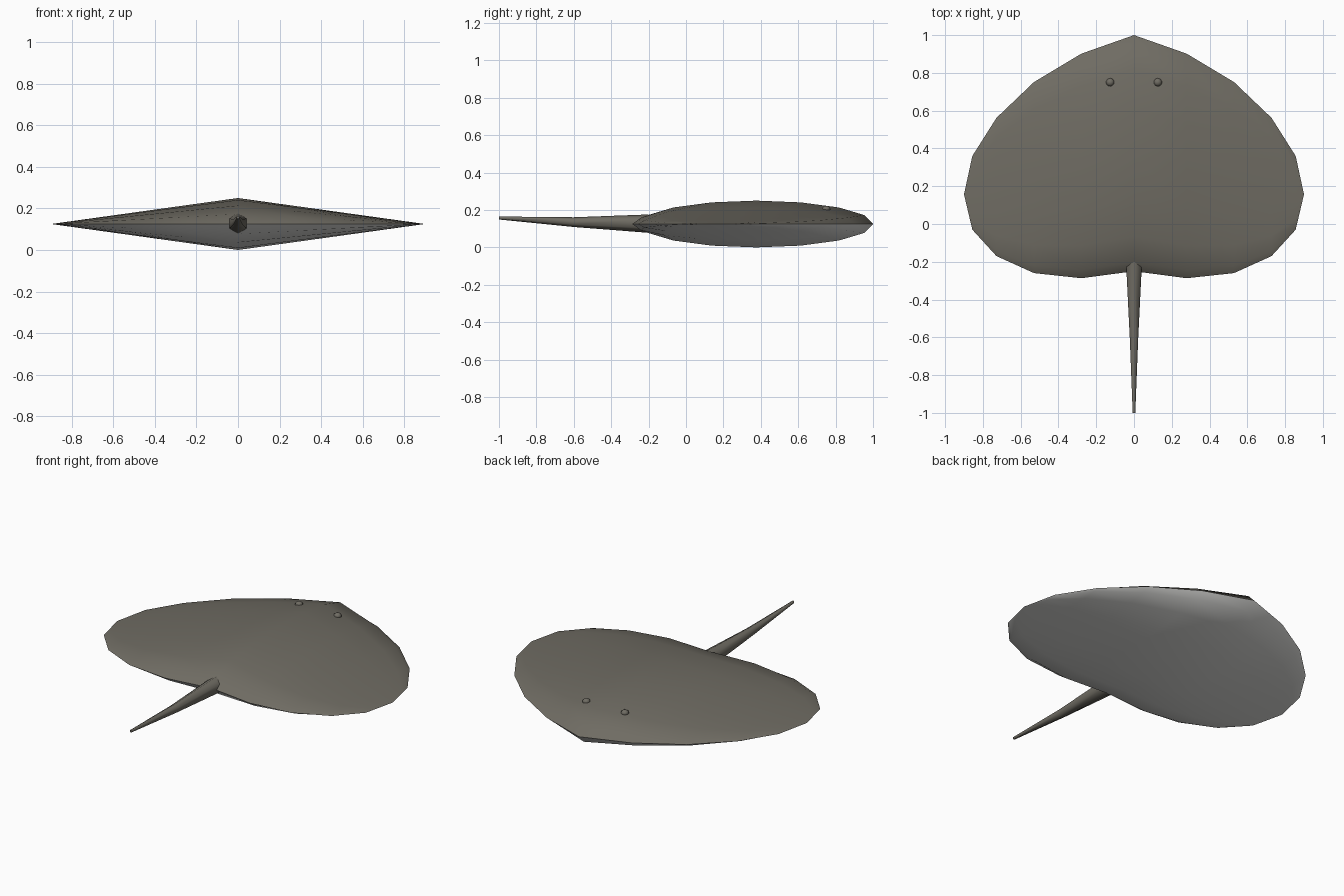
import bpy, bmesh, math

if "Cube" in bpy.data.objects:
    bpy.data.objects.remove(bpy.data.objects["Cube"])

def material(name, rgb):
    m = bpy.data.materials.new(name)
    m.diffuse_color = (*rgb, 1)
    m.use_nodes = True
    m.node_tree.nodes["Principled BSDF"].inputs["Base Color"].default_value = m.diffuse_color
    return m

skin = material("grey brown skin", (0.16, 0.15, 0.125))
belly = material("pale belly", (0.75, 0.75, 0.73))
MID = 0.125

def finish(bm, name, mats, angle):
    bmesh.ops.recalc_face_normals(bm, faces=bm.faces)
    me = bpy.data.meshes.new(name)
    bm.to_mesh(me)
    bm.free()
    ob = bpy.data.objects.new(name, me)
    bpy.context.collection.objects.link(ob)
    for m in mats:
        me.materials.append(m)
    bpy.ops.object.select_all(action='DESELECT')
    ob.select_set(True)
    bpy.context.view_layer.objects.active = ob
    bpy.ops.object.shade_smooth_by_angle(angle=math.radians(angle))
    return ob

def loft(bm, rings):
    for a, b in zip(rings, rings[1:]):
        n = max(len(a), len(b))
        for k in range(n):
            j = (k + 1) % n
            if len(a) == 1:
                bm.faces.new((a[0], b[k], b[j]))
            elif len(b) == 1:
                bm.faces.new((a[k], b[0], a[j]))
            else:
                bm.faces.new((a[k], b[k], b[j], a[j]))

# Disc body: elliptical slices across the width, thinning to the wing tips
front = [1.0, 0.902, 0.752, 0.562, 0.36, 0.157]
back = [-0.25, -0.287, -0.26, -0.17, -0.03, 0.157]
bm = bmesh.new()
rings = []
for i in range(-5, 6):
    s = math.sin(i * math.pi / 10)
    f, b = front[abs(i)], back[abs(i)]
    if abs(i) == 5:
        rings.append([bm.verts.new((0.9 * s, f, MID))])
        continue
    h = 0.125 * (1 - abs(s))
    rings.append([bm.verts.new((0.9 * s,
                                (f + b) / 2 + (f - b) / 2 * math.cos(k * math.pi / 8),
                                MID + h * math.sin(k * math.pi / 8)))
                  for k in range(16)])
loft(bm, rings)
for face in bm.faces:
    face.material_index = 1 if face.calc_center_median().z < MID else 0
finish(bm, "body", [skin, belly], 50)

# Tapering six-sided tail, curving slightly upwards
bm = bmesh.new()
rings = []
for y, z, r in [(-0.2, 0.127, 0.049), (-0.6, 0.135, 0.026), (-1.0, 0.157, 0.008)]:
    rings.append([bm.verts.new((r * math.sin(k * math.pi / 3), y,
                                z + r * math.cos(k * math.pi / 3))) for k in range(6)])
loft(bm, rings)
bm.faces.new(rings[0])
bm.faces.new(rings[-1])
finish(bm, "tail", [skin], 65)

# Small bead eyes
for side, name in ((-1, "left_eye"), (1, "right_eye")):
    bm = bmesh.new()
    bmesh.ops.create_uvsphere(bm, u_segments=10, v_segments=6, radius=0.022)
    for v in bm.verts:
        v.co.z *= 0.8
        v.co += type(v.co)((side * 0.126, 0.75, 0.205))
    finish(bm, name, [skin], 60)
